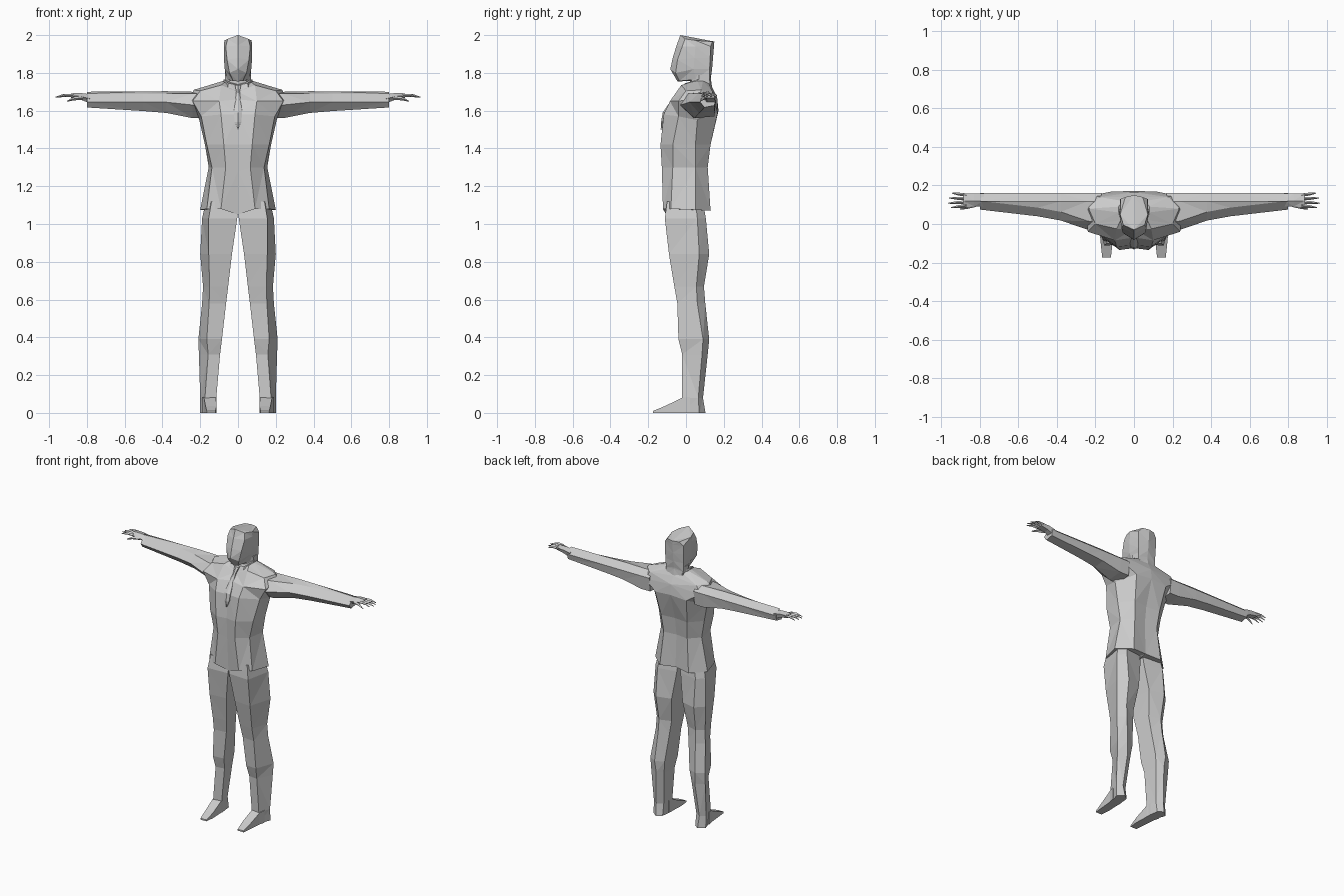
import bpy, bmesh
from mathutils import Vector


def loft(name, rings, closed=True):
    """Skin a stack of point rings, cap both ends and mirror across x = 0."""
    bm = bmesh.new()
    for s in (1, -1):
        vs = [[bm.verts.new((s * x, y, z)) for x, y, z in r] for r in rings]
        n = len(rings[0])
        for a, b in zip(vs, vs[1:]):
            for i in range(n if closed else n - 1):
                j = (i + 1) % n
                bm.faces.new((a[i], a[j], b[j], b[i]))
        bm.faces.new(vs[0])
        bm.faces.new(vs[-1])
    bmesh.ops.remove_doubles(bm, verts=bm.verts, dist=0.0004)
    bmesh.ops.triangulate(bm, faces=[f for f in bm.faces if len(f.verts) > 3])
    bmesh.ops.recalc_face_normals(bm, faces=bm.faces)
    me = bpy.data.meshes.new(name)
    bm.to_mesh(me)
    bm.free()
    ob = bpy.data.objects.new(name, me)
    bpy.context.collection.objects.link(ob)
    return ob


# Jacket: half rings from front centre to back centre, hem up to neck
loft("jacket", [
    [(0, -.105, 1.05), (.09, -.122, 1.08), (.165, -.08, 1.08), (.20, .05, 1.075), (.11, .13, 1.07), (0, .115, 1.08)],
    [(0, -.118, 1.28), (.065, -.128, 1.3), (.138, -.07, 1.3), (.155, .05, 1.3), (.09, .115, 1.3), (0, .105, 1.3)],
    [(0, -.125, 1.42), (.075, -.135, 1.42), (.165, -.07, 1.42), (.175, .05, 1.42), (.10, .13, 1.42), (0, .12, 1.42)],
    [(0, -.11, 1.58), (.09, -.118, 1.58), (.195, -.04, 1.57), (.205, .06, 1.55), (.12, .168, 1.59), (0, .172, 1.6)],
    [(0, -.07, 1.66), (.10, -.085, 1.65), (.24, -.04, 1.65), (.25, .07, 1.67), (.21, .15, 1.65), (0, .165, 1.67)],
    [(0, -.025, 1.70), (.09, -.025, 1.735), (.20, 0, 1.705), (.235, .08, 1.71), (.18, .14, 1.70), (0, .14, 1.72)],
    [(0, .02, 1.71), (.07, .02, 1.75), (.08, .06, 1.757), (.08, .09, 1.757), (.06, .12, 1.745), (0, .125, 1.74)],
], closed=False)

# Head: half rings, jaw up to the sloping crown
loft("head", [
    [(0, -.045, 1.755), (.025, -.035, 1.757), (.058, .05, 1.765), (.066, .125, 1.76), (0, .13, 1.76)],
    [(0, -.083, 1.82), (.045, -.055, 1.80), (.07, .04, 1.82), (.07, .125, 1.82), (0, .138, 1.82)],
    [(0, -.070, 1.88), (.058, -.045, 1.87), (.075, .045, 1.88), (.072, .128, 1.88), (0, .143, 1.88)],
    [(0, -.050, 1.945), (.065, -.020, 1.94), (.075, .05, 1.94), (.070, .13, 1.94), (0, .148, 1.94)],
    [(0, -.030, 2.0), (.055, -.005, 1.98), (.072, .05, 1.972), (.045, .14, 1.966), (0, .15, 1.966)],
], closed=False)

# Neck with the hair falling straight at the back, and a shirt collar
loft("neck", [[(0, .02, z), (.045, .03, z), (.07, .07, z), (.066, .125, z), (0, .132, z)]
              for z in (1.69, 1.79)], closed=False)
loft("collar", [
    [(0, -.03, 1.69), (.06, -.035, 1.70), (.085, .06, 1.72), (.06, .13, 1.71), (0, .14, 1.71)],
    [(0, .005, 1.735), (.05, -.005, 1.745), (.076, .06, 1.765), (.06, .125, 1.765), (0, .132, 1.765)],
], closed=False)

# Tie: knot, blade and tip following the chest slope
loft("tie", [[(0, y - .008, z), (w, y, z), (w, y + .03, z), (0, y + .03, z)]
             for z, y, w in ((1.735, -.015, .016), (1.70, -.04, .009),
                             (1.59, -.115, .022), (1.54, -.124, .018), (1.50, -.126, .001))],
     closed=False)

# Trouser legs: z, inner x, middle x, outer x, front y, side y, back y
LEG = [(1.12, .001, .14, .17, -.10, .05, .09),
       (1.03, .004, .155, .19, -.112, .06, .105),
       (.84, .032, .155, .20, -.09, .07, .123),
       (.67, .052, .15, .185, -.062, .055, .095),
       (.58, .063, .153, .19, -.046, .06, .102),
       (.39, .085, .165, .21, -.04, .09, .123),
       (.31, .095, .158, .207, -.02, .085, .115),
       (.08, .115, .175, .20, -.022, .065, .09),
       (.0, .115, .17, .20, -.022, .07, .103)]
loft("trouser_legs", [[(a, f + .008, z), (m, f, z), (o, s, z), (m - .01, b, z), (a + .01, b - .025, z)]
                      for z, a, m, o, f, s, b in LEG])

# Shoes: wedges running out to the toe
loft("shoes", [[(a, y, 0), (b, y, 0), (b, y, h), (a, y, h)]
               for y, a, b, h in ((.02, .117, .19, .085), (-.02, .117, .18, .08),
                                  (-.11, .113, .172, .037), (-.175, .12, .165, .01))])

# Sleeves: x, front y, back y, bottom z
loft("sleeves", [[(x, f, 1.645 if x > .3 else 1.63), (x, f + .045, 1.69), (x, .118, t), (x, .16, 1.665),
                  (x, .15, b + .01), (x, (f + .12) / 2, b)]
                 for x, f, b, t in ((.17, -.04, 1.56, 1.70), (.24, -.03, 1.56, 1.70),
                                    (.38, .018, 1.588, 1.703), (.50, .04, 1.598, 1.702),
                                    (.80, .075, 1.617, 1.70))])

# Hands: wrist and palm
loft("hands", [[(x, f, z), (x, .12, z + t), (x, .158, z + t * .5), (x, .15, z - t), (x, f + .02, z - t)]
               for x, f, z, t in ((.78, .09, 1.662, .025), (.83, .092, 1.675, .018),
                                  (.885, .085, 1.68, .012))])


def finger(name, base, tip, r):
    """Four-sided spike with one slight bend."""
    a, b = Vector(base), Vector(tip)
    mid = a.lerp(b, .55) + Vector((0, 0, .006))
    loft(name, [[(p.x, p.y - w, p.z), (p.x, p.y, p.z + w), (p.x, p.y + w, p.z), (p.x, p.y, p.z - w)]
                for p, w in ((a, r), (mid, r * .85), (b, r * .25))])


# Fingers and thumbs
for i, (y0, y1, x1) in enumerate(((.096, .085, .95), (.114, .108, .965), (.132, .135, .96), (.15, .16, .945))):
    finger(f"fingers_{i + 1}", (.87, y0, 1.68), (x1, y1, 1.672), .009)
finger("thumbs", (.82, .10, 1.668), (.905, .077, 1.65), .011)
